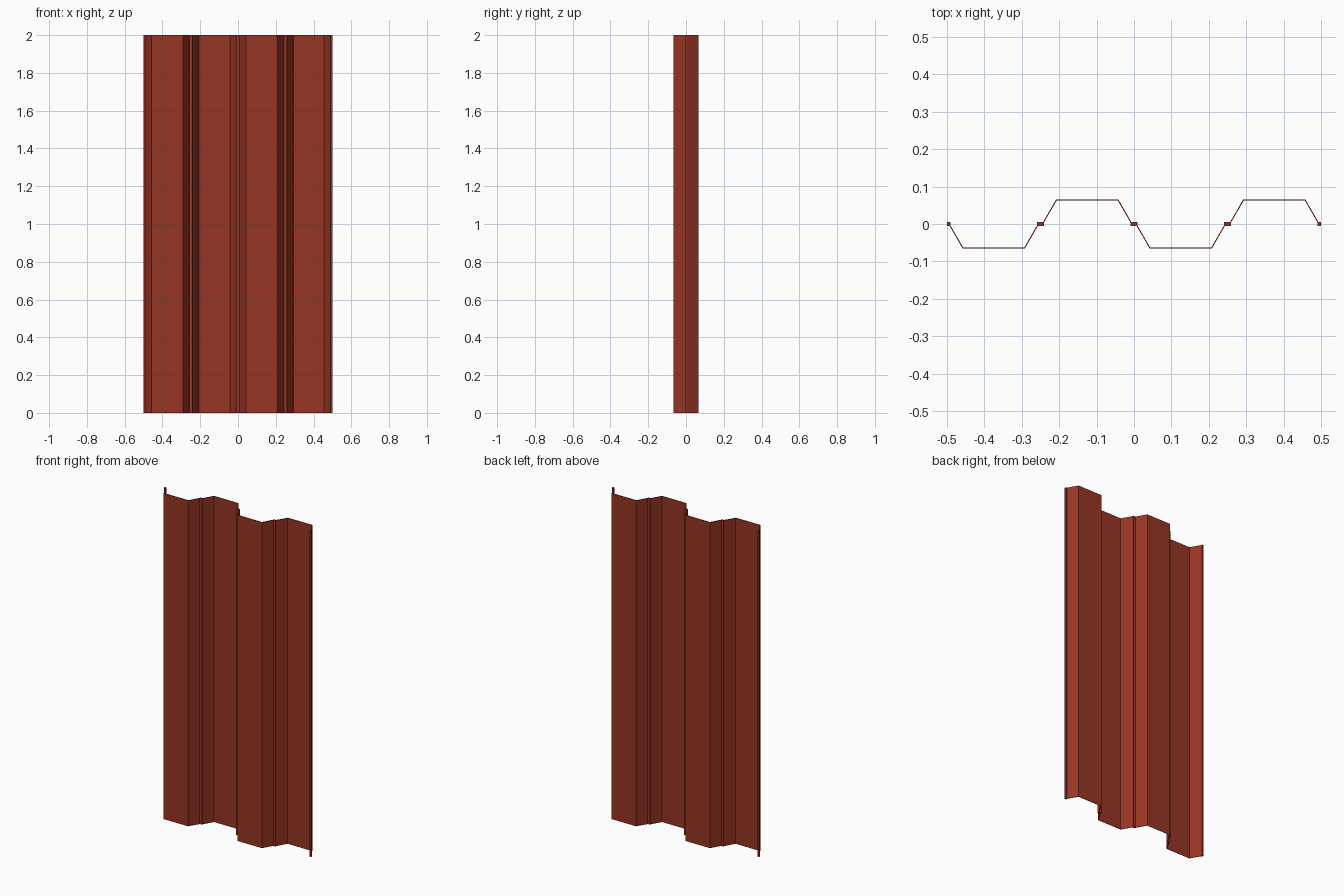
import bpy, bmesh

if "Cube" in bpy.data.objects:
    bpy.data.objects.remove(bpy.data.objects["Cube"])

H = 2.0          # wall height
T = 0.003        # sheet thickness
PITCH = 0.25     # spacing of the piles
DEPTH = 0.066    # outer face of the flange

steel = bpy.data.materials.new("rust_red_steel")
steel.diffuse_color = (0.31, 0.036, 0.018, 1)
steel.use_nodes = True
steel.node_tree.nodes["Principled BSDF"].inputs["Base Color"].default_value = steel.diffuse_color


def extrude(name, outline):
    """Closed xy outline extruded up to the full height."""
    bm = bmesh.new()
    face = bm.faces.new([bm.verts.new((x, y, 0)) for x, y in outline])
    top = bmesh.ops.extrude_face_region(bm, geom=[face])["geom"]
    bmesh.ops.translate(bm, vec=(0, 0, H),
                        verts=[v for v in top if isinstance(v, bmesh.types.BMVert)])
    bmesh.ops.recalc_face_normals(bm, faces=bm.faces)
    me = bpy.data.meshes.new(name)
    bm.to_mesh(me)
    bm.free()
    me.materials.append(steel)
    ob = bpy.data.objects.new(name, me)
    bpy.context.collection.objects.link(ob)
    return ob


for i in range(4):
    cx = (i - 1.5) * PITCH
    s = -1 if i % 2 == 0 else 1
    # trapezoidal pan: web, flange, web
    half_out = [(0.121, 0), (0.083, DEPTH)]
    half_in = [(0.0815, DEPTH - T), (0.118, 0)]
    outer = [(-x, y) for x, y in half_out] + half_out[::-1]
    inner = half_in[::-1] + [(-x, y) for x, y in half_in]
    extrude(f"sheet_pile_{i + 1}", [(cx + x, s * y) for x, y in outer + inner])
    # interlock bars along both edges
    for side, label in ((-1, "left"), (1, "right")):
        a, b = cx + side * 0.115 + side * 0.0, cx + side * 0.125
        a = cx + side * 0.1155
        extrude(f"interlock_{i + 1}_{label}",
                [(a, -0.005), (b, -0.005), (b, 0.005), (a, 0.005)])
